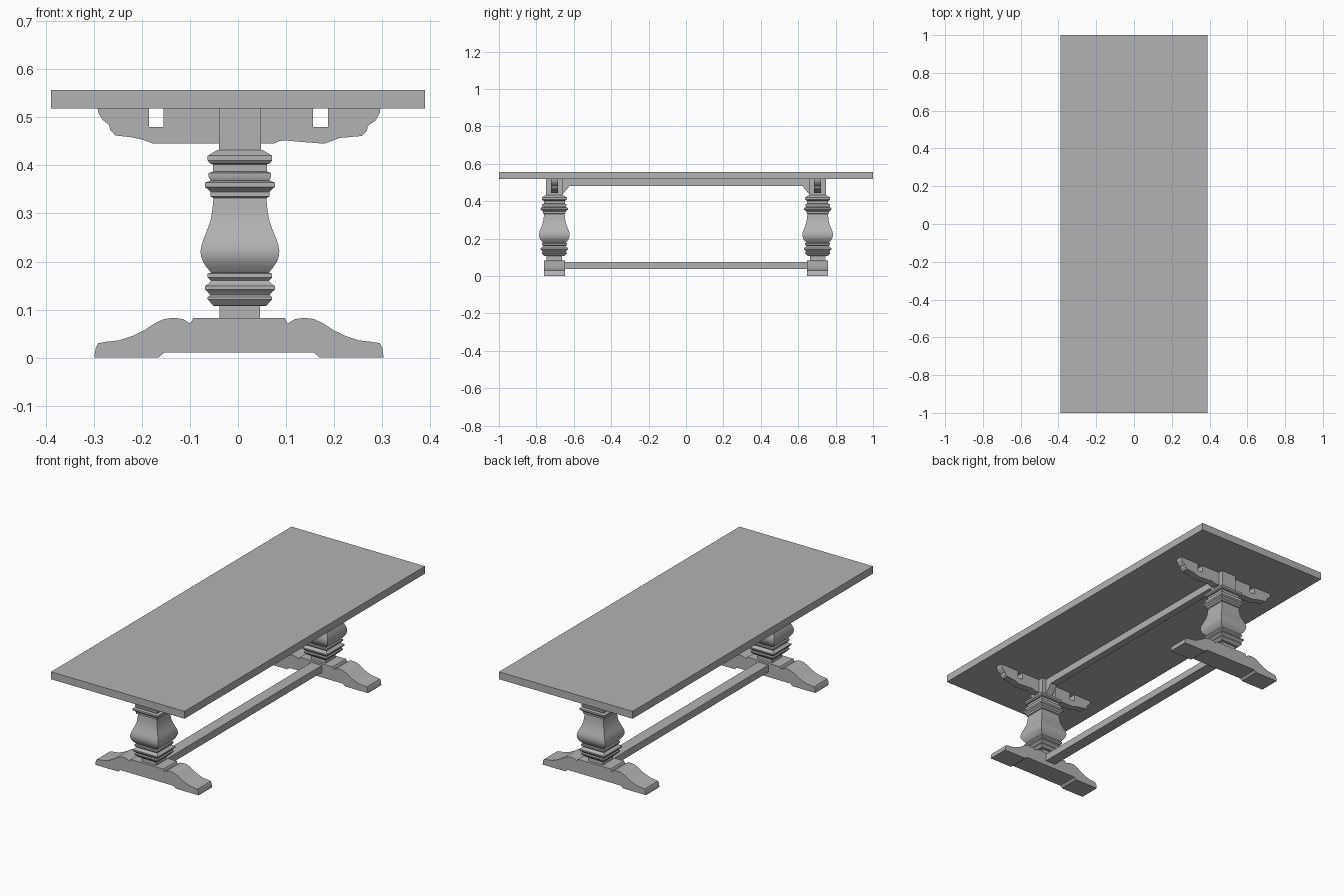
import bpy
import bmesh
import math

cube = bpy.data.objects.get("Cube")
if cube:
    bpy.data.objects.remove(cube, do_unlink=True)

# One plain grey for the whole table
GREY = (0.45, 0.45, 0.45, 1.0)
grey = bpy.data.materials.new("plain_grey")
grey.use_nodes = True
grey.diffuse_color = GREY
grey.node_tree.nodes["Principled BSDF"].inputs["Base Color"].default_value = GREY

CENTRE_X = 0.004
PEDESTAL_Y = 0.704


def finish(name, bm, smooth=False):
    """Turn a bmesh into a named grey object."""
    bmesh.ops.recalc_face_normals(bm, faces=bm.faces)
    mesh = bpy.data.meshes.new(name)
    bm.to_mesh(mesh)
    bm.free()
    mesh.materials.append(grey)
    obj = bpy.data.objects.new(name, mesh)
    bpy.context.collection.objects.link(obj)
    if smooth:
        bpy.ops.object.select_all(action="DESELECT")
        obj.select_set(True)
        bpy.context.view_layer.objects.active = obj
        bpy.ops.object.shade_smooth_by_angle(angle=math.radians(30))
    return obj


def box(name, x, y, z):
    """Box between (min, max) pairs."""
    bm = bmesh.new()
    bmesh.ops.create_cube(bm, size=1)
    for v in bm.verts:
        for axis, (low, high) in enumerate((x, y, z)):
            v.co[axis] = high if v.co[axis] > 0 else low
    return finish(name, bm)


def extrude(name, points, direction, smooth=False):
    """Prism from a closed outline of 3D points."""
    bm = bmesh.new()
    face = bm.faces.new([bm.verts.new(p) for p in points])
    moved = bmesh.ops.extrude_face_region(bm, geom=[face])["geom"]
    bmesh.ops.translate(bm, vec=direction,
                        verts=[g for g in moved if isinstance(g, bmesh.types.BMVert)])
    return finish(name, bm, smooth)


def slab(name, outline, y, width):
    """Outline in x and z, given thickness around y."""
    return extrude(name, [(px, y - width / 2, pz) for px, pz in outline],
                   (0, width, 0), True)


def square_column(name, profile, y):
    """Stack of square rings following a (half width, height) profile."""
    bm = bmesh.new()
    rings = []
    for r, z in profile:
        rings.append([bm.verts.new((CENTRE_X + sx * r, y + sy * r, z))
                      for sx, sy in ((-1, -1), (1, -1), (1, 1), (-1, 1))])
    for low, high in zip(rings, rings[1:]):
        for i in range(4):
            j = (i + 1) % 4
            bm.faces.new((low[i], low[j], high[j], high[i]))
    bm.faces.new(rings[0])
    bm.faces.new(rings[-1])
    return finish(name, bm, True)


# Foot outline: left half, mirrored to the right
foot_half = [(-.155, .011), (-.168, 0), (-.301, 0), (-.298, .02), (-.293, .03),
             (-.276, .033), (-.249, .036), (-.222, .045), (-.197, .057),
             (-.176, .071), (-.157, .08), (-.136, .083), (-.116, .08),
             (-.101, .071), (-.095, .083)]
foot_outline = [(x + .002, z) for x, z in foot_half]
foot_outline += [(.002 - x, z) for x, z in reversed(foot_half)]

# Carved support under the top, with a notch on each side
support_outline = [
    (-.292, .518), (-.29, .507), (-.282, .495), (-.268, .484), (-.266, .474),
    (-.255, .462), (-.226, .459), (-.2, .454), (-.176, .445), (.074, .445),
    (.085, .45), (.097, .452), (.128, .449), (.18, .445), (.211, .457),
    (.257, .461), (.268, .472), (.27, .482), (.286, .493), (.295, .509),
    (.296, .518), (.187, .518), (.187, .48), (.156, .48), (.156, .518),
    (-.155, .518), (-.155, .48), (-.185, .48), (-.185, .518)]

# Column profile from the base plinth up to the cap
column_profile = [
    (.042, .083), (.042, .107), (.055, .108), (.067, .121), (.067, .126),
    (.062, .13), (.067, .137), (.073, .142), (.073, .149), (.066, .153),
    (.06, .16), (.067, .167), (.067, .175), (.06, .177), (.07, .189),
    (.077, .2), (.081, .211), (.082, .222), (.08, .234), (.076, .246),
    (.071, .258), (.065, .274), (.06, .29), (.057, .31), (.055, .332),
    (.061, .335), (.061, .345), (.066, .35), (.073, .355), (.073, .364),
    (.061, .368), (.065, .376), (.065, .384), (.056, .387), (.056, .402),
    (.062, .404), (.067, .41), (.067, .42), (.047, .432)]

# Table top
box("table_top", (-.389, .389), (-1, 1), (.518, .557))

# Two matching pedestals
for label, side in (("front", -1), ("back", 1)):
    y = side * PEDESTAL_Y
    slab(label + "_foot", foot_outline, y, .112)
    slab(label + "_support", support_outline, y, .037)
    square_column(label + "_column", column_profile, y)
    box(label + "_head_block", (-.04, .048), (y - .044, y + .044), (.43, .518))
    # Small brace between head block and rail
    inner = y - side * .044
    extrude(label + "_brace",
            [(-.015, inner, .48), (-.015, inner, .436),
             (-.015, inner - side * .037, .48)], (.038, 0, 0))

# Long rails joining the pedestals
box("upper_rail", (-.015, .023), (-.66, .66), (.48, .518))
box("lower_stretcher", (-.026, .034), (-.65, .65), (.037, .074))
